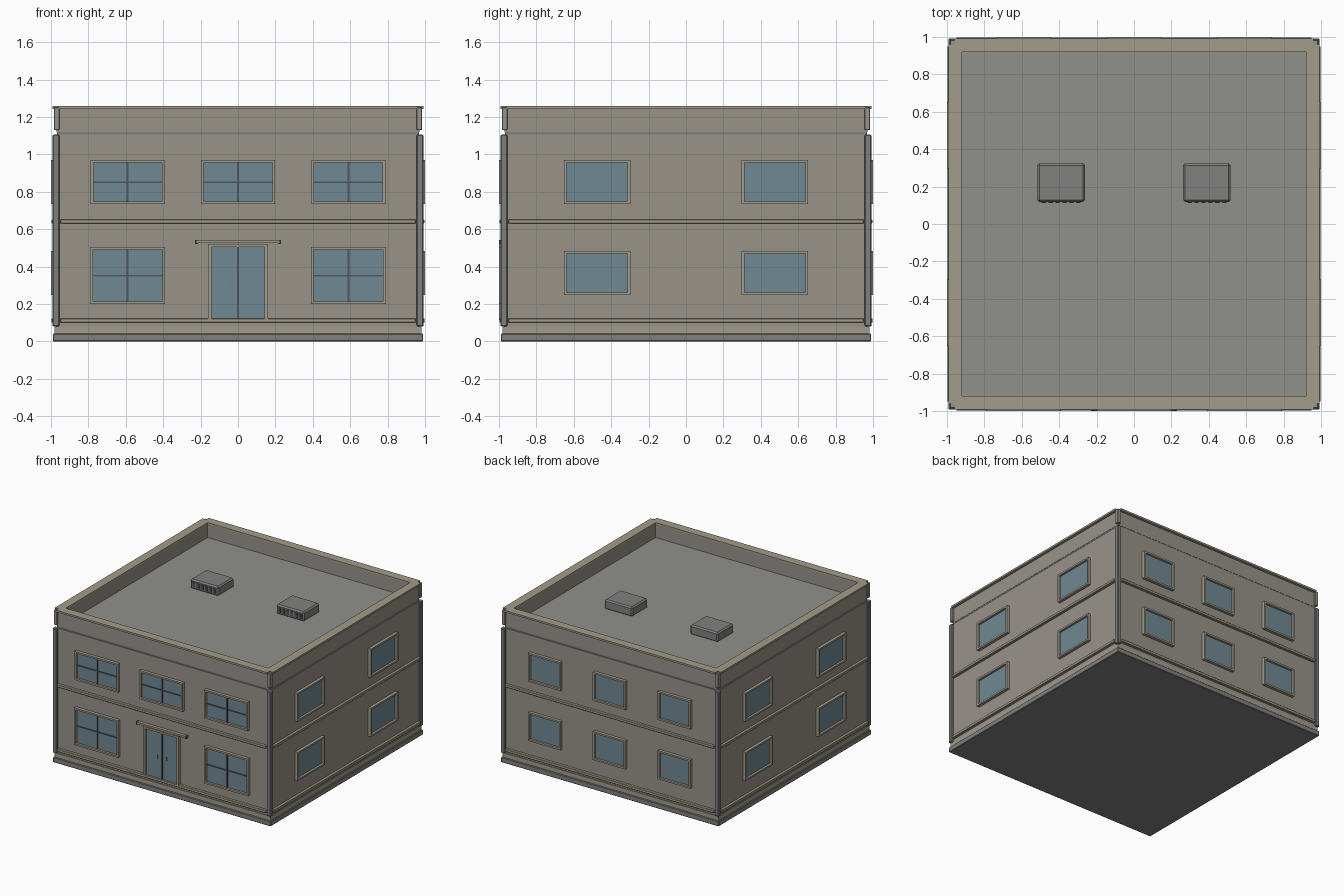
import bpy, bmesh
from math import pi
from mathutils import Matrix, Vector

if "Cube" in bpy.data.objects:
    bpy.data.objects.remove(bpy.data.objects["Cube"])


def material(name, rgb):
    m = bpy.data.materials.new(name)
    m.diffuse_color = [((c / 255 + 0.055) / 1.055) ** 2.4 for c in rgb] + [1]
    m.use_nodes = True
    m.node_tree.nodes["Principled BSDF"].inputs["Base Color"].default_value = m.diffuse_color
    return m


WALL = material("wall_paint", (152, 147, 138))
TRIM = material("tan_trim", (164, 156, 139))
GLASS = material("blue_glass", (112, 137, 147))
DARK = material("dark_metal", (82, 86, 90))
STONE = material("grey_stone", (128, 129, 127))
ROOF = material("roof_felt", (144, 145, 140))


def add_box(bm, lo, hi, rot=0.0, bevel=0.0):
    """Axis box, optionally turned about the building's centre and bevelled."""
    lo, hi = Vector(lo), Vector(hi)
    part = bmesh.new()
    mat = Matrix.Rotation(rot, 4, 'Z') @ Matrix.Translation((lo + hi) / 2) @ Matrix.Diagonal((*(hi - lo), 1))
    bmesh.ops.create_cube(part, size=1, matrix=mat)
    if bevel:
        bmesh.ops.bevel(part, geom=part.edges[:], offset=bevel, segments=1, affect='EDGES')
    mesh = bpy.data.meshes.new("tmp")
    part.to_mesh(mesh)
    part.free()
    bm.from_mesh(mesh)
    bpy.data.meshes.remove(mesh)


def finish(name, bm, mat):
    mesh = bpy.data.meshes.new(name)
    bm.to_mesh(mesh)
    bm.free()
    mesh.materials.append(mat)
    ob = bpy.data.objects.new(name, mesh)
    bpy.context.collection.objects.link(ob)
    return ob


def boxes(name, mat, items, rots=(0,), bevel=0.0):
    bm = bmesh.new()
    for r in rots:
        for lo, hi in items:
            add_box(bm, lo, hi, r, bevel)
    return finish(name, bm, mat)


def block(name, mat, half, z0, z1, bevel=0.0):
    return boxes(name, mat, [((-half, -half, z0), (half, half, z1))], bevel=bevel)


SIDES = [i * pi / 2 for i in range(4)]
FACE = 0.975    # wall plane
OUT = 1.0       # outermost trim plane

# Base and wall body
block("plinth", STONE, 0.99, 0.0, 0.042, 0.004)
block("plinth_step", TRIM, 0.98, 0.042, 0.078)
block("walls", WALL, FACE, 0.078, 1.105)
block("cornice", STONE, 0.968, 1.105, 1.13)

# Horizontal bands on every side
for name, z0, z1 in (("base_band", 0.10, 0.123), ("floor_band", 0.63, 0.652)):
    boxes(name, TRIM, [((-0.95, -0.997, z0), (0.95, -0.96, z1))], SIDES, 0.003)

# Corner posts
boxes("corner_posts", STONE, [((-0.992, -0.992, 0.08), (-0.955, -0.955, 1.105))], SIDES, 0.005)
boxes("parapet_posts", WALL, [((-0.985, -0.985, 1.13), (-0.955, -0.955, 1.25))], SIDES, 0.003)

# Parapet ring, cap and roof deck
boxes("parapet", WALL, [((-0.97, -0.97, 1.12), (0.92, -0.92, 1.246))], SIDES)
boxes("parapet_cap", TRIM, [((-0.96, -0.992, 1.243), (0.96, -0.92, 1.258))], SIDES)
block("roof_deck", ROOF, 0.93, 1.11, 1.135)


def window(name, x, z, w, h, rot=0.0, bars=False):
    """Outer size w by h, centred on x and z, on the side turned by rot."""
    f, x0, x1, z0, z1 = 0.014, x - w / 2, x + w / 2, z - h / 2, z + h / 2
    boxes(name + "_frame", TRIM, [
        ((x0, -OUT, z0), (x0 + f, -0.96, z1)), ((x1 - f, -OUT, z0), (x1, -0.96, z1)),
        ((x0 + f, -OUT, z0), (x1 - f, -0.96, z0 + f)),
        ((x0 + f, -OUT, z1 - f), (x1 - f, -0.96, z1))], [rot])
    boxes(name + "_glass", GLASS, [((x0 + f, -0.982, z0 + f), (x1 - f, -0.96, z1 - f))], [rot])
    if bars:
        boxes(name + "_bars", DARK, [
            ((x - 0.005, -0.99, z0 + f), (x + 0.005, -0.97, z1 - f)),
            ((x0 + f, -0.988, z - 0.004), (x1 - f, -0.97, z + 0.004))], [rot])


# Front windows
for x in (-0.59, 0, 0.59):
    window("upper_front_window", x, 0.852, 0.395, 0.235, bars=True)
for x in (-0.59, 0.59):
    window("lower_front_window", x, 0.352, 0.40, 0.305, bars=True)

# Side and back windows
for z in (0.852, 0.365):
    for x in (-0.475, 0.475):
        window("right_window", x, z, 0.355, 0.235, pi / 2)
        window("left_window", x, z, 0.355, 0.235, -pi / 2)
    for x in (-0.59, 0, 0.59):
        window("back_window", x, z, 0.295, 0.235, pi)

# Front double door with canopy and handles
boxes("door_frame", TRIM, [
    ((-0.16, -OUT, 0.115), (-0.143, -0.96, 0.52)), ((0.143, -OUT, 0.115), (0.16, -0.96, 0.52)),
    ((-0.143, -OUT, 0.505), (0.143, -0.96, 0.52))])
boxes("door_leaves", GLASS, [((-0.143, -0.984, 0.115), (-0.003, -0.96, 0.505)),
                             ((0.003, -0.984, 0.115), (0.143, -0.96, 0.505))])
boxes("door_centre_bar", DARK, [((-0.006, -0.992, 0.115), (0.006, -0.97, 0.505))])
boxes("door_handles", STONE, [((s - 0.004, -0.992, 0.285), (s + 0.004, -0.98, 0.315))
                              for s in (-0.04, 0.04)])
boxes("canopy", TRIM, [((-0.22, -OUT, 0.525), (0.22, -0.96, 0.54))])
boxes("canopy_brackets", DARK, [((s - 0.007, -OUT, 0.52), (s + 0.007, -0.96, 0.541))
                                for s in (-0.222, 0.222)])

# Rooftop air units with front louvres
for x in (-0.39, 0.39):
    boxes("air_unit", STONE, [((x - 0.127, 0.117, 1.13), (x + 0.127, 0.325, 1.21))], bevel=0.011)
    boxes("air_unit_louvres", DARK, [((x - 0.104 + i * 0.037, 0.112, 1.15), (x - 0.081 + i * 0.037, 0.12, 1.19))
                                     for i in range(6)])
